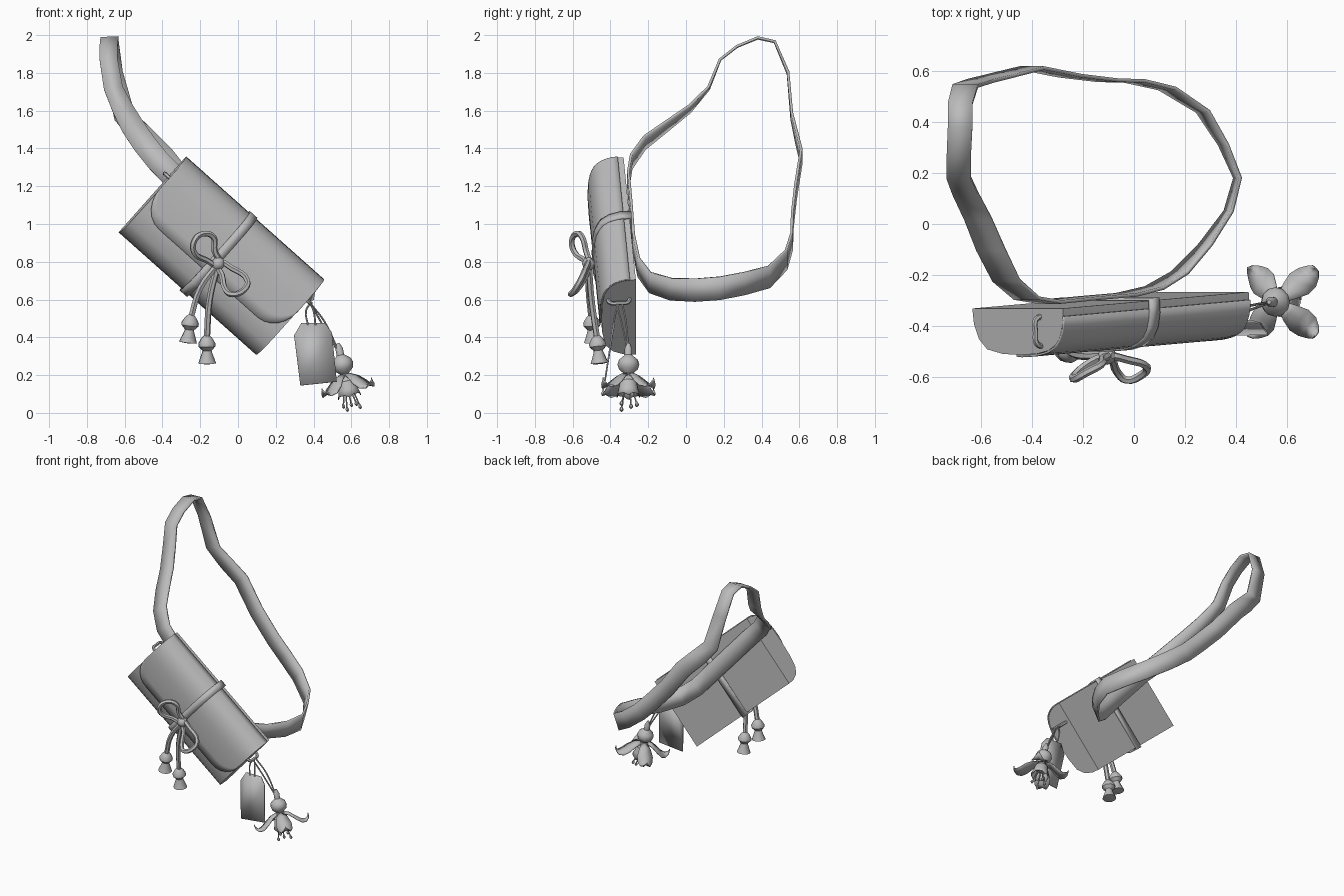
import bpy, bmesh, math
from mathutils import Vector, Matrix

if "Cube" in bpy.data.objects:
    bpy.data.objects.remove(bpy.data.objects["Cube"])

grey = bpy.data.materials.new("plain grey")
grey.use_nodes = True
grey.diffuse_color = (0.5, 0.5, 0.5, 1)
grey.node_tree.nodes["Principled BSDF"].inputs["Base Color"].default_value = (0.5, 0.5, 0.5, 1)

# Bag frame: local x along the length, local y up the front, local z out of the front
U = Vector((0.73, 0.065, -0.65)).normalized()
V = Vector((0.665, 0, 0.747)).normalized()
N = U.cross(V).normalized()
BAG = Matrix((U, V, N)).transposed().to_4x4()
BAG.translation = (-0.0925, -0.298, 0.83)


def finish(obj, angle=35):
    obj.data.materials.clear()
    obj.data.materials.append(grey)
    bpy.ops.object.select_all(action='DESELECT')
    obj.select_set(True)
    bpy.context.view_layer.objects.active = obj
    bpy.ops.object.shade_smooth_by_angle(angle=math.radians(angle))
    return obj


def mesh(name, verts, faces, thick=0, matrix=Matrix(), angle=35):
    me = bpy.data.meshes.new(name)
    me.from_pydata([matrix @ Vector(v) for v in verts], [], faces)
    bm = bmesh.new()
    bm.from_mesh(me)
    bmesh.ops.recalc_face_normals(bm, faces=bm.faces)
    bm.to_mesh(me)
    bm.free()
    obj = bpy.data.objects.new(name, me)
    bpy.context.collection.objects.link(obj)
    if thick:
        mod = obj.modifiers.new("thickness", 'SOLIDIFY')
        mod.thickness, mod.offset = thick, 0
    return finish(obj, angle)


def grid(name, rows, close_rows=False, close_cols=False, caps=False, **kw):
    """Skin a list of equal-length point rows."""
    r, c = len(rows), len(rows[0])
    faces = [(i * c + j, i * c + (j + 1) % c, (i + 1) % r * c + (j + 1) % c, (i + 1) % r * c + j)
             for i in range(r if close_rows else r - 1)
             for j in range(c if close_cols else c - 1)]
    if caps:
        faces += [tuple(range(c)), tuple(range((r - 1) * c, r * c))]
    return mesh(name, [p for row in rows for p in row], faces, **kw)


def tube(name, pts, radius, closed=False):
    cu = bpy.data.curves.new(name, 'CURVE')
    cu.dimensions, cu.bevel_depth, cu.bevel_resolution = '3D', radius, 1
    cu.resolution_u, cu.use_fill_caps = 4, True
    sp = cu.splines.new('BEZIER')
    sp.bezier_points.add(len(pts) - 1)
    for bp, p in zip(sp.bezier_points, pts):
        bp.co = p
        bp.handle_left_type = bp.handle_right_type = 'AUTO'
    sp.use_cyclic_u = closed
    tmp = bpy.data.objects.new(name + "_path", cu)
    me = bpy.data.meshes.new_from_object(tmp)
    bpy.data.objects.remove(tmp)
    obj = bpy.data.objects.new(name, me)
    bpy.context.collection.objects.link(obj)
    return finish(obj, 50)


def lathe(name, profile, top, axis, n=10):
    """Spin (radius, distance) pairs about an axis starting at top."""
    m = Vector(axis).to_track_quat('Z', 'Y').to_matrix().to_4x4()
    m.translation = top
    rows = [[(r * math.cos(math.tau * k / n), r * math.sin(math.tau * k / n), d) for k in range(n)]
            for r, d in profile]
    return grid(name, rows, close_cols=True, caps=True, matrix=m)


def lerp(table, x):
    for (a, p), (b, q) in zip(table, table[1:]):
        if x <= b:
            return p + (q - p) * max(0, (x - a) / (b - a))
    return table[-1][1]


# Bag body: rounded front profile (height, depth) run along the length
prof = [(-.265, 0), (-.26, .06), (-.235, .12), (-.19, .16), (-.1, .178), (0, .182),
        (.1, .178), (.17, .165), (.22, .14), (.25, .1), (.265, .05), (.267, 0)]
grid("bag_body", [[(u, v, n) for v, n in prof] for u in (-.488, .488)],
     close_cols=True, caps=True, matrix=BAG)

# Front flap with rounded lower corners
rows = []
for k in range(25):
    u = -.49 * math.cos(math.pi * k / 24)
    d = max(0, abs(u) - .35) / .14
    low = -.11 + .16 * (1 - math.sqrt(max(0, 1 - d * d)))
    vs = [low + (.266 - low) * math.sin(math.pi / 2 * t / 10) for t in range(11)]
    rows.append([(u, v * 1.012, lerp(prof, v) + .006) for v in vs])
grid("front_flap", rows, thick=.008, matrix=BAG, angle=50)

# Tie band around the middle
grid("tie_band", [[(u, v * 1.035, n * 1.09 - .006) for v, n in prof] for u in (-.042, .008)],
     close_cols=True, thick=.014, matrix=BAG)

# Small loops on both ends of the bag
for side, end in (("right", -1), ("left", 1)):
    tube(side + "_end_loop", [BAG @ Vector((end * e, .13, n)) for e, n in
                              ((.48, .03), (.512, .045), (.515, .09), (.512, .135), (.48, .15))], .011)

# Shoulder strap: closed loop running behind the bag
path = [(-.33, -.305, 1.24), (-.42, -.29, 1.33), (-.5, -.22, 1.43), (-.56, -.1, 1.52), (-.61, .02, 1.61),
        (-.66, .12, 1.72), (-.685, .18, 1.87), (-.685, .27, 1.94), (-.68, .38, 1.985), (-.68, .47, 1.965),
        (-.66, .54, 1.8), (-.6, .56, 1.57), (-.5, .585, 1.46), (-.4, .61, 1.36), (-.25, .58, 1.17),
        (-.1, .562, 1.01), (.0, .56, .91), (.13, .53, .81), (.27, .44, .72), (.35, .31, .685),
        (.405, .18, .66), (.37, .05, .65), (.28, -.08, .655), (.18, -.19, .69), (.08, -.25, .77),
        (-.03, -.277, .9), (-.18, -.29, 1.07)]
tilt = [(-.69, 0), (-.62, 18), (-.5, 34), (-.35, 42), (0, 48), (.2, 62), (.4, 80)]
rows = []
for x, y, z in path:
    a = math.radians(lerp(tilt, x))
    w = Vector((math.cos(a), 0, math.sin(a))) * lerp([(-.69, .047), (-.55, .062), (.4, .062)], x)
    rows.append([Vector((x, y, z)) - w, Vector((x, y, z)) + w])
grid("shoulder_strap", rows, close_rows=True, thick=.014)

# Bow: knot, two loops, two tails with tassels
knot = Vector((-.105, -.515, .79))
lathe("bow_knot", [(.012, -.034), (.03, -.02), (.036, 0), (.03, .02), (.012, .034)], knot, V)
tube("bow_loop_right", [knot, (-.17, -.54, .81), (-.232, -.59, .85), (-.232, -.605, .91), (-.185, -.58, .948),
                        (-.13, -.55, .93), (-.125, -.53, .86)], .016, True)
tube("bow_loop_left", [knot, (-.03, -.53, .765), (.05, -.56, .7), (.03, -.59, .65), (-.03, -.61, .628),
                       (-.065, -.58, .65), (-.085, -.53, .73)], .016, True)
for side, mid, tip in (("right", (-.2, -.515, .66), (-.25, -.5, .5)),
                       ("left", (-.15, -.5, .6), (-.165, -.47, .39))):
    tip = Vector(tip)
    tube("bow_tail_" + side, [knot, mid, tip], .017)
    lathe("tassel_" + side, [(.015, -.02), (.03, -.005), (.046, .022), (.046, .038), (.025, .06),
                             (.026, .068), (.048, .128), (.02, .132)],
          tip, tip - Vector(mid) + Vector((.02, 0, -.1)))

# Hang tag with clipped top corners
outline = [(.297, -.392, .41), (.335, -.38, .475), (.46, -.38, .475), (.497, -.39, .425),
           (.523, -.43, .165), (.33, -.433, .145)]
mesh("hang_tag", outline, [tuple(range(6))], thick=.008)

# Cords from the end loop to the tag and the flower
hook = BAG @ Vector((.515, .13, .09))
for k, end in enumerate([(.37, -.385, .465), (.41, -.385, .465)]):
    tube("tag_cord_%d" % (k + 1), [hook, (end[0] - .01, -.37, .54), end], .005)
for k in (-1, 1):
    tube("flower_cord_%s" % ("back" if k > 0 else "front"),
         [hook + Vector((0, .015 * k, 0)), (.45 + .01 * k, -.33 + .012 * k, .48), (.538, -.305, .31)], .005)

# Flower: bead, bell, four curled petals, inner skirt and stamens
axis = Vector((.22, 0, -1)).normalized()
crown = Vector((.535, -.305, .34))
lathe("flower_bead", [(.008, -.03), (.02, .0), (.02, .035), (.05, .06), (.058, .085), (.05, .112), (.024, .135),
                      (.026, .15), (.045, .175), (.04, .2)], crown, axis, 12)
M = axis.to_track_quat('Z', 'Y').to_matrix().to_4x4()
M.translation = crown
petal = [(.025, .135, .022), (.06, .15, .04), (.1, .185, .055), (.135, .215, .05),
         (.165, .222, .034), (.185, .205, .018), (.19, .185, .003)]
for k in range(4):
    R = M @ Matrix.Rotation(math.pi / 4 + k * math.pi / 2, 4, 'Z')
    grid("petal_%d" % (k + 1), [[(r, s * w, d + .012 * s * s) for s in (-1, 0, 1)] for r, d, w in petal],
         thick=.006, matrix=R, angle=60)
rows = []
for r, d in ((.022, .14), (.042, .18), (.05, .22), (.06, .25)):
    rows.append([(r * math.cos(math.tau * k / 16), r * math.sin(math.tau * k / 16),
                  d + (.014 if k % 4 == 0 and d > .23 else 0)) for k in range(16)])
grid("inner_skirt", rows, close_cols=True, thick=.005, matrix=M)
for k in range(5):
    a = math.tau * k / 5
    r, d = .045, .3 + .02 * (k % 2)
    ends = [M @ Vector((q * math.cos(a), q * math.sin(a), t)) for q, t in ((.01, .17), (.03, .25), (r, d))]
    tube("stamen_%d" % (k + 1), ends, .004)
    lathe("anther_%d" % (k + 1), [(.003, -.012), (.01, 0), (.01, .008), (.003, .016)], ends[2], axis, 6)
